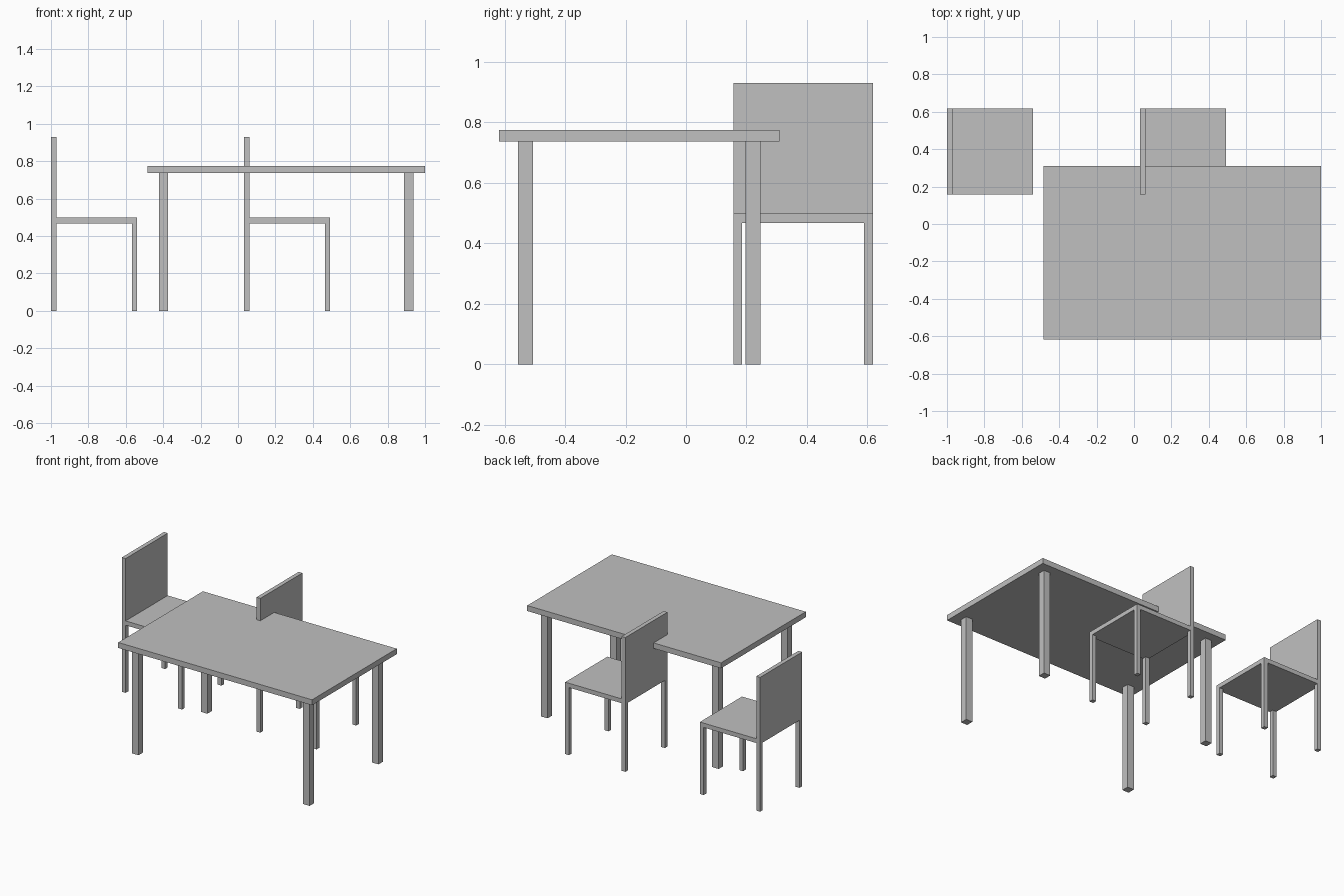
import bpy

if "Cube" in bpy.data.objects:
    bpy.data.objects.remove(bpy.data.objects["Cube"])

grey = bpy.data.materials.new("light_grey")
grey.diffuse_color = (0.53, 0.53, 0.53, 1)
grey.use_nodes = True
grey.node_tree.nodes["Principled BSDF"].inputs["Base Color"].default_value = grey.diffuse_color


def box(name, x, y, z):
    """Axis-aligned box from (min, max) ranges."""
    ranges = (x, y, z)
    bpy.ops.mesh.primitive_cube_add(size=1, location=[(a + b) / 2 for a, b in ranges])
    ob = bpy.context.object
    ob.name = name
    ob.scale = [b - a for a, b in ranges]
    bpy.ops.object.transform_apply(location=False, rotation=False, scale=True)
    ob.data.materials.append(grey)
    return ob


def legs(name, x, y, top, inset, width):
    """Four square legs set in from the corners of a rectangle."""
    for lx in (x[0] + inset, x[1] - inset - width):
        for ly in (y[0] + inset, y[1] - inset - width):
            box(name, (lx, lx + width), (ly, ly + width), (0, top))


# Table
table_x, table_y = (-0.485, 1.0), (-0.618, 0.309)
box("table_top", table_x, table_y, (0.737, 0.775))
legs("table_leg", table_x, table_y, 0.737, 0.062, 0.05)

# Two chairs, both facing +x
for x0 in (-1.0, 0.032):
    chair_x, chair_y = (x0, x0 + 0.461), (0.157, 0.618)
    box("chair_seat", chair_x, chair_y, (0.468, 0.498))
    box("chair_back", (x0, x0 + 0.029), chair_y, (0.498, 0.93))
    legs("chair_leg", chair_x, chair_y, 0.468, 0, 0.029)
